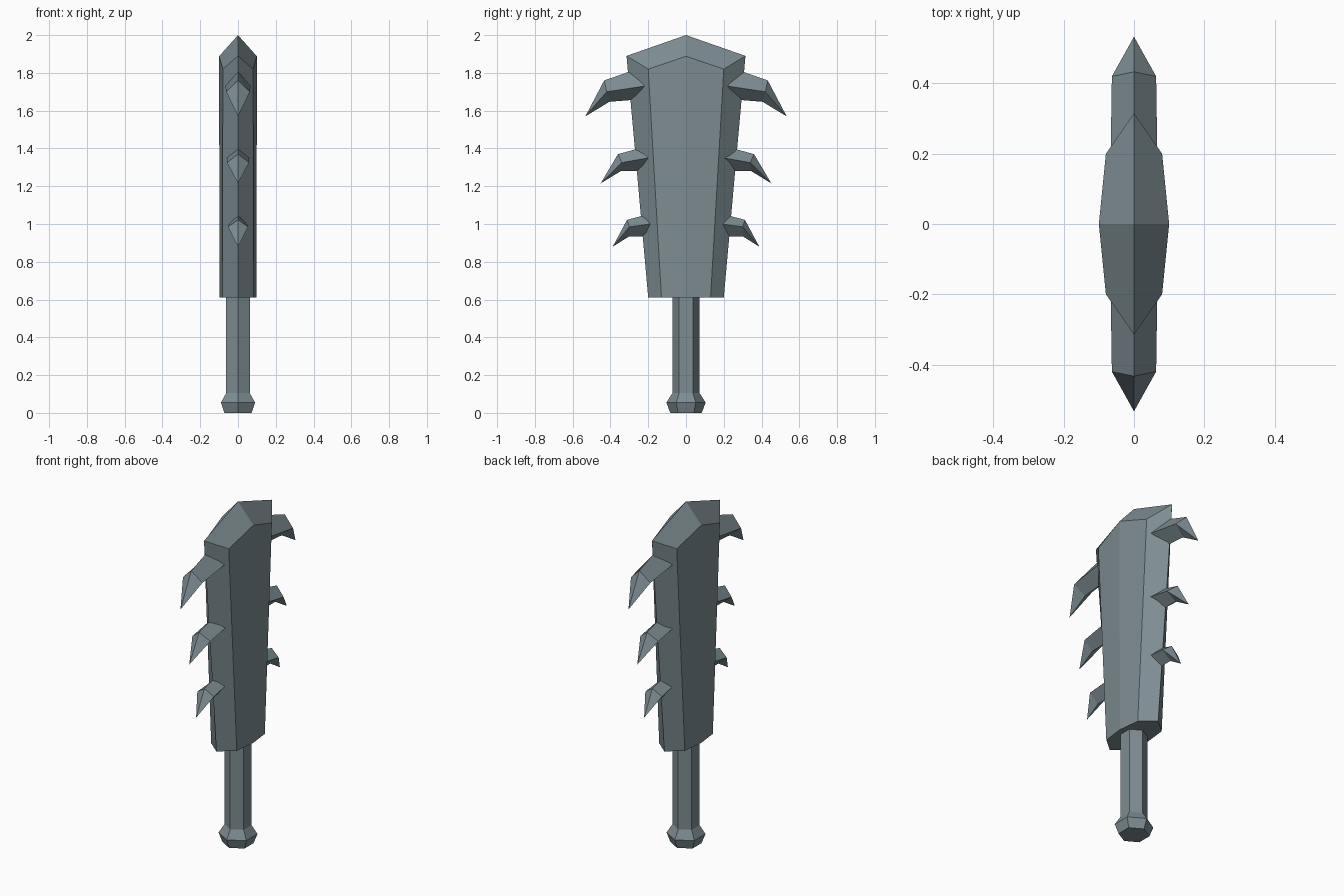
import bpy, math

if "Cube" in bpy.data.objects:
    bpy.data.objects.remove(bpy.data.objects["Cube"])

steel = bpy.data.materials.new("blue grey steel")
steel.diffuse_color = (0.205, 0.262, 0.285, 1)
steel.use_nodes = True
steel.node_tree.nodes["Principled BSDF"].inputs["Base Color"].default_value = steel.diffuse_color


def loft(name, rings, tip=None):
    """Join rings of equal vertex count with quads; cap ends or close to a tip."""
    n = len(rings[0])
    verts = [p for r in rings for p in r]
    faces = [tuple(reversed(range(n)))]
    for k in range(len(rings) - 1):
        for i in range(n):
            j = (i + 1) % n
            faces.append((k*n + i, k*n + j, (k+1)*n + j, (k+1)*n + i))
    last = (len(rings) - 1) * n
    if tip:
        verts.append(tip)
        faces += [(last + i, last + (i+1) % n, len(verts) - 1) for i in range(n)]
    else:
        faces.append(tuple(range(last, last + n)))
    mesh = bpy.data.meshes.new(name)
    mesh.from_pydata(verts, [], faces)
    mesh.materials.append(steel)
    ob = bpy.data.objects.new(name, mesh)
    bpy.context.collection.objects.link(ob)
    # consistent outward normals
    import bmesh
    bm = bmesh.new()
    bm.from_mesh(mesh)
    bmesh.ops.recalc_face_normals(bm, faces=bm.faces)
    bm.to_mesh(mesh)
    bm.free()
    return ob


# Handle with flared pommel: hexagonal, corners pointing along y
def hexagon(r, z):
    return [(r*math.sin(a), r*math.cos(a), z)
            for a in (-math.tau*i/6 for i in range(6))]


loft("handle", [hexagon(r, z) for r, z in
                ((0.083, 0), (0.104, 0.055), (0.072, 0.105), (0.072, 0.64))])

# Blade: each half is a flared slab, bevelled to a ridge in the x = 0 plane
for s, side in ((1, "right"), (-1, "left")):
    bottom = [(0, -.2, .61), (s*.083, -.13, .61), (s*.098, 0, .61),
              (s*.083, .13, .61), (0, .2, .61), (0, 0, .61)]
    top = [(0, -.315, 1.89), (s*.08, -.2, 1.82), (s*.1, 0, 1.888),
           (s*.08, .2, 1.82), (0, .315, 1.89), (0, 0, 2.0)]
    blade = loft("blade_" + side, [bottom, top])
    # split the roof into two slopes and drop the hidden middle walls
    bm_faces = [tuple(p.vertices) for p in blade.data.polygons]
    keep = [f for f in bm_faces if set(f) != set(range(6, 12))
            and not {5, 11} <= set(f)]
    roof = [(6, 7, 8, 11), (8, 9, 10, 11)]
    if s < 0:
        roof = [f[::-1] for f in roof]
    mesh = bpy.data.meshes.new("blade_" + side)
    mesh.from_pydata(bottom + top, [], keep + roof)
    mesh.materials.append(steel)
    blade.data = mesh

# Hooked spikes, three per edge: root and bend diamonds as (y, z) of
# top, crease, bottom; then the tip and half widths
spikes = {
    "upper": ((.29, 1.81), (.22, 1.73), (.28, 1.657),
              (.433, 1.76), (.42, 1.70), (.405, 1.647), (.533, 1.57), .066, .063),
    "middle": ((.25, 1.40), (.20, 1.35), (.25, 1.28),
               (.36, 1.37), (.34, 1.325), (.345, 1.28), (.452, 1.215), .058, .058),
    "lower": ((.225, 1.045), (.19, 1.0), (.22, .935),
              (.312, 1.022), (.30, .985), (.30, .935), (.388, .88), .047, .054),
}
for name, (rt, rc, rb, bt, bc, bb, tip, w0, w1) in spikes.items():
    for s, side in ((1, "back"), (-1, "front")):
        def ring(t, c, b, w):
            return [(0, s*t[0], t[1]), (w, s*c[0], c[1]),
                    (0, s*b[0], b[1]), (-w, s*c[0], c[1])]
        loft(f"{name}_spike_{side}", [ring(rt, rc, rb, w0), ring(bt, bc, bb, w1)],
             (0, s*tip[0], tip[1]))
